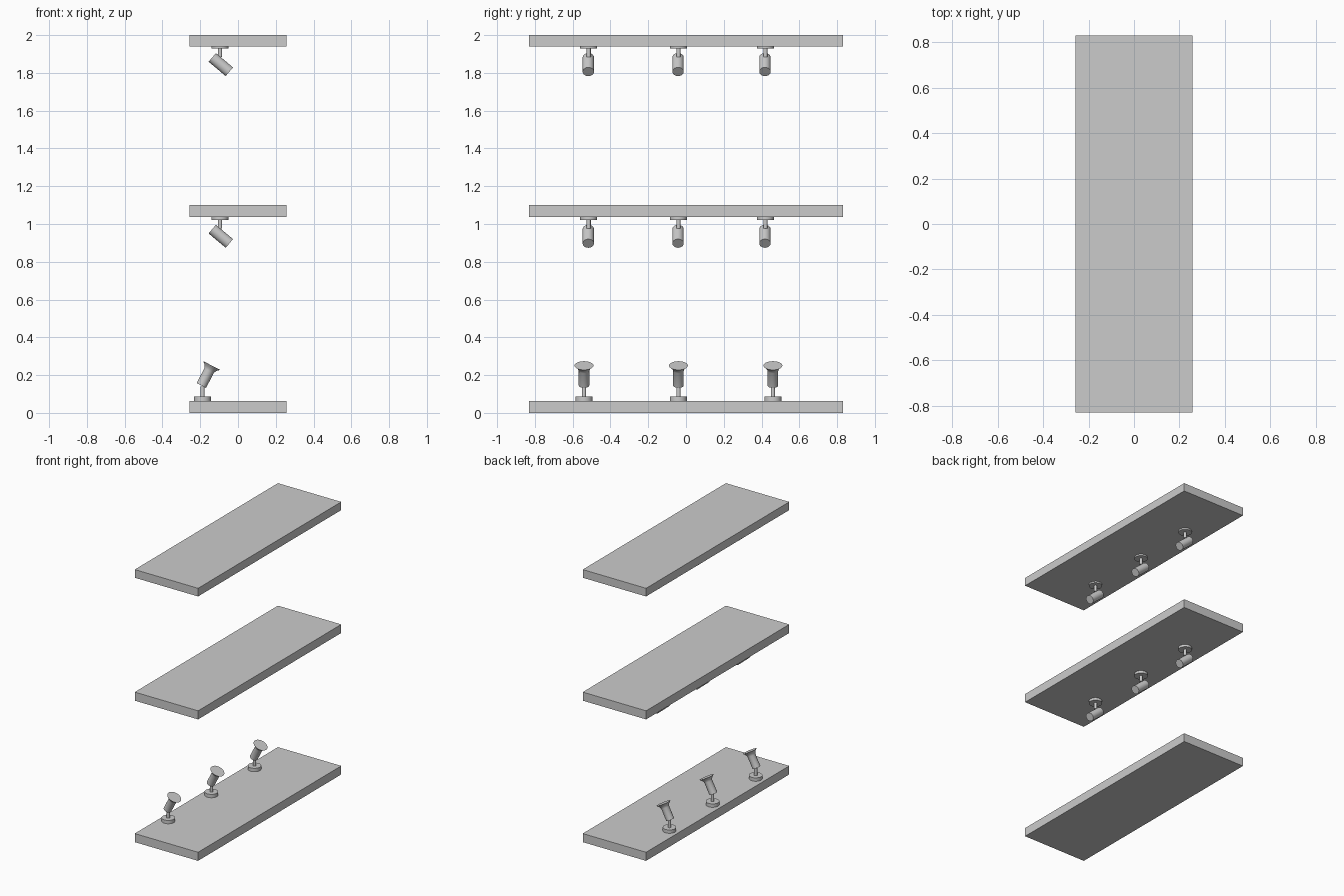
import bpy, bmesh, math
from mathutils import Matrix

if "Cube" in bpy.data.objects:
    bpy.data.objects.remove(bpy.data.objects["Cube"])


def finish(name, bm, matrix):
    bm.transform(matrix)
    bmesh.ops.recalc_face_normals(bm, faces=bm.faces)
    me = bpy.data.meshes.new(name)
    bm.to_mesh(me)
    bm.free()
    ob = bpy.data.objects.new(name, me)
    bpy.context.collection.objects.link(ob)
    return ob


def board(name, z0, z1):
    bm = bmesh.new()
    bmesh.ops.create_cube(bm, size=1)
    finish(name, bm, Matrix.Translation((0, 0, (z0 + z1) / 2))
           @ Matrix.Diagonal((0.514, 1.66, z1 - z0, 1)))


def lathe(name, profile, origin, tilt=0, sides=32):
    """Closed turned part; profile is (radius, height), tilted about y."""
    bm = bmesh.new()
    rings = [[bm.verts.new((r * math.cos(2 * math.pi * i / sides),
                            r * math.sin(2 * math.pi * i / sides), h))
              for i in range(sides)] for r, h in profile]
    for a, b in zip(rings, rings[1:]):
        for i in range(sides):
            j = (i + 1) % sides
            bm.faces.new((a[i], a[j], b[j], b[i]))
    bm.faces.new(rings[0])
    bm.faces.new(rings[-1])
    ob = finish(name, bm, Matrix.Translation(origin)
                @ Matrix.Rotation(math.radians(tilt), 4, 'Y'))
    bpy.ops.object.select_all(action='DESELECT')
    ob.select_set(True)
    bpy.context.view_layer.objects.active = ob
    bpy.ops.object.shade_smooth_by_angle(angle=math.radians(30))


# Three shelves
board("lower_board", 0, 0.063)
board("middle_board", 1.038, 1.101)
board("upper_board", 1.94, 2.0)

# Hanging spotlights under the middle and upper boards
for level, z in (("middle", 1.038), ("upper", 1.947)):
    for n, y in enumerate((-0.515, -0.04, 0.42)):
        tag = f"{level}_{n + 1}"
        lathe(f"mount_{tag}", [(0.045, -0.018), (0.045, 0)], (-0.095, y, z))
        lathe(f"stem_{tag}", [(0.011, -0.062), (0.011, -0.01)], (-0.095, y, z), sides=16)
        lathe(f"lamp_{tag}", [(0.03, -0.059), (0.03, 0.059)],
              (-0.091, y - 0.002, z - 0.103), tilt=130)

# Flared spotlights standing on the lower board
flare = [(0.028, 0), (0.028, 0.088), (0.031, 0.097), (0.037, 0.107), (0.05, 0.119)]
for n, y in enumerate((-0.54, -0.04, 0.46)):
    tag = f"lower_{n + 1}"
    lathe(f"mount_{tag}", [(0.045, 0.063), (0.045, 0.088)], (-0.188, y, 0))
    lathe(f"stem_{tag}", [(0.011, 0.08), (0.011, 0.14)], (-0.188, y, 0), sides=16)
    lathe(f"lamp_{tag}", flare, (-0.194, y, 0.145), tilt=27.5)
